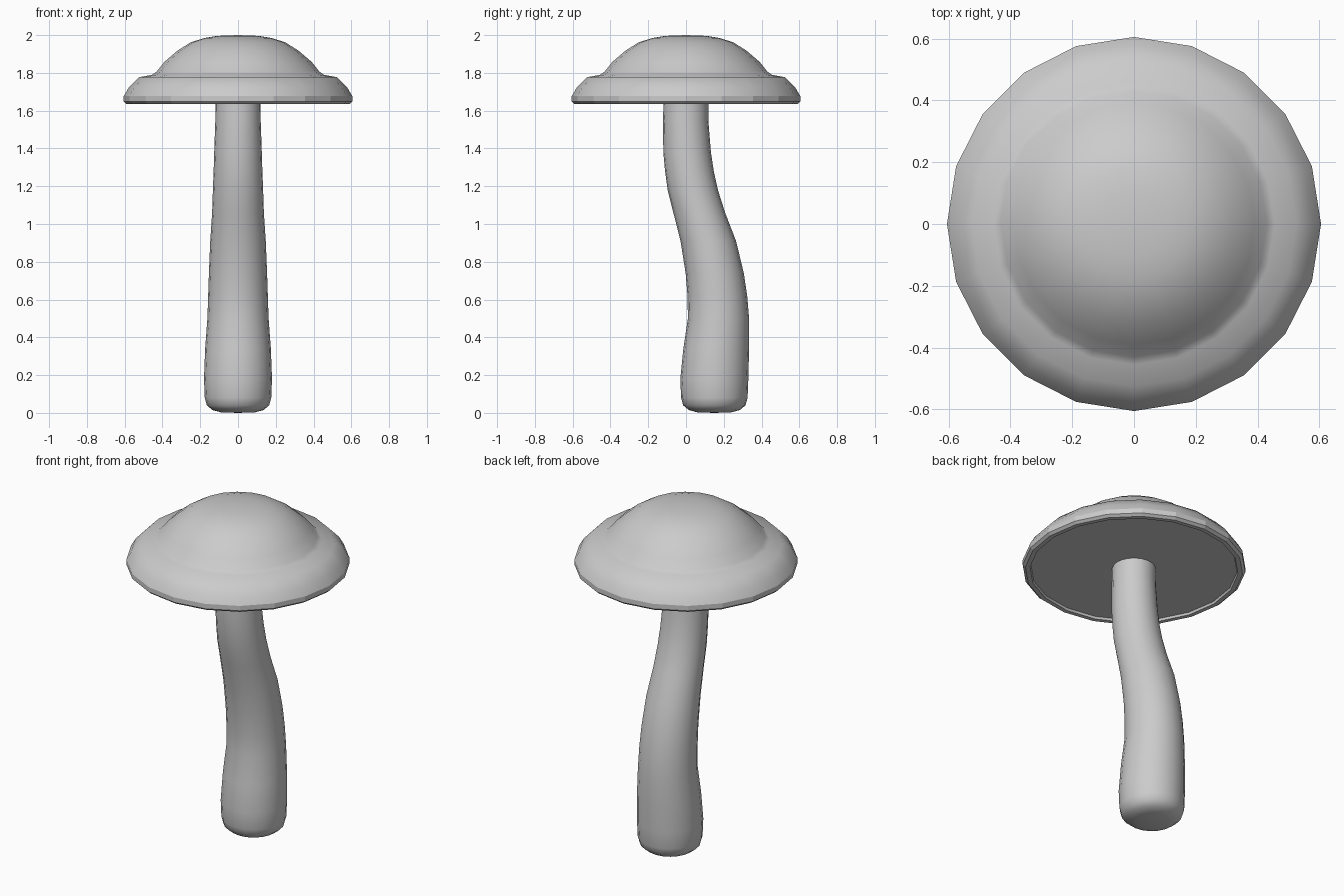
import bpy
import bmesh
import math

if "Cube" in bpy.data.objects:
    bpy.data.objects.remove(bpy.data.objects["Cube"])


def lathe(name, rings, sides, flat_band=None):
    """Stack circular rings (radius, z, y_offset); radius 0 gives a pole."""
    bm = bmesh.new()
    loops = []
    for r, z, y in rings:
        if r == 0:
            loops.append([bm.verts.new((0, y, z))] * sides)
        else:
            angles = [2 * math.pi * i / sides for i in range(sides)]
            loops.append([bm.verts.new((r * math.cos(a), y + r * math.sin(a), z))
                          for a in angles])
    for k in range(len(loops) - 1):
        lo, hi = loops[k], loops[k + 1]
        for i in range(sides):
            j = (i + 1) % sides
            quad = list(dict.fromkeys((lo[i], lo[j], hi[j], hi[i])))
            bm.faces.new(quad)
    bmesh.ops.recalc_face_normals(bm, faces=bm.faces)
    mesh = bpy.data.meshes.new(name)
    bm.to_mesh(mesh)
    bm.free()
    obj = bpy.data.objects.new(name, mesh)
    bpy.context.collection.objects.link(obj)
    bpy.ops.object.select_all(action='DESELECT')
    obj.select_set(True)
    bpy.context.view_layer.objects.active = obj
    bpy.ops.object.shade_smooth_by_angle(angle=math.radians(50))
    if flat_band:
        for p in mesh.polygons:
            if flat_band[0] < p.center.z < flat_band[1] and p.center.xy.length > 0.585:
                p.use_smooth = False
    return obj


# Stem: S-bent tapering stalk with a rounded foot
stem_rings = [
    (0, 0.0, 0.15), (0.09, 0.003, 0.15), (0.135, 0.015, 0.15),
    (0.165, 0.04, 0.15), (0.176, 0.08, 0.15), (0.18, 0.18, 0.15),
    (0.174, 0.34, 0.16), (0.162, 0.5, 0.172), (0.158, 0.62, 0.166),
    (0.154, 0.74, 0.152), (0.147, 0.91, 0.118), (0.137, 1.06, 0.07),
    (0.133, 1.18, 0.036), (0.129, 1.28, 0.018), (0.126, 1.38, 0.006),
    (0.120, 1.55, -0.002), (0.118, 1.66, 0.0), (0, 1.66, 0.0)]
lathe("stem", stem_rings, 20)

# Cap: dome over a drooping brim, thin rim and slightly recessed underside
cap_profile = [
    (0, 2.0), (0.11, 1.996), (0.18, 1.984), (0.25, 1.962), (0.32, 1.918),
    (0.39, 1.858), (0.43, 1.808), (0.455, 1.79), (0.525, 1.777),
    (0.58, 1.72), (0.605, 1.677), (0.605, 1.648), (0.59, 1.635),
    (0.565, 1.635), (0.56, 1.648), (0.131, 1.645), (0, 1.65)]
lathe("cap", [(r, z, 0) for r, z in cap_profile], 20, flat_band=(1.63, 1.68))
